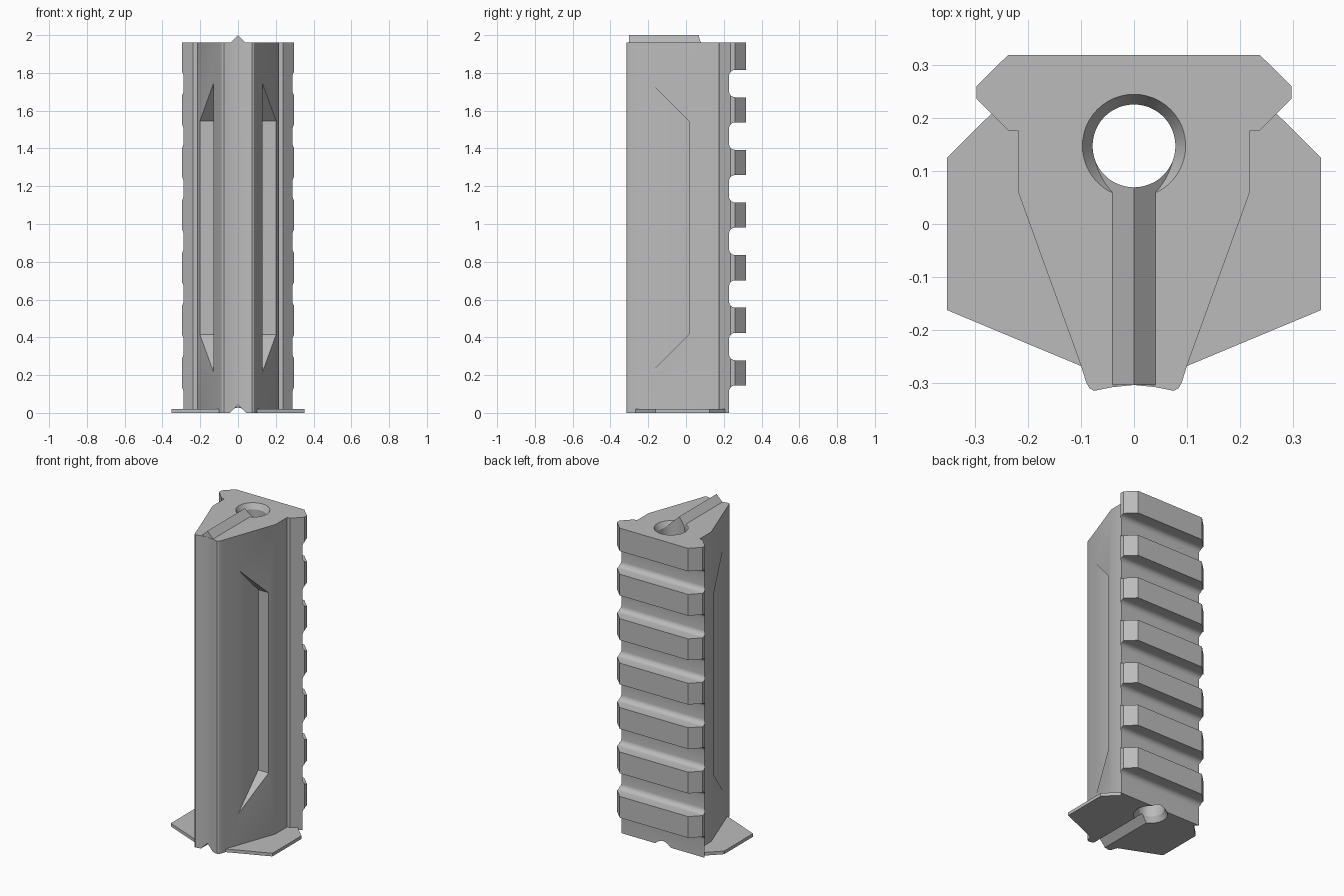
import bpy, bmesh
from math import sin, cos, pi, radians
from mathutils import Vector

cube = bpy.data.objects.get("Cube")
if cube:
    bpy.data.objects.remove(cube, do_unlink=True)

grey = bpy.data.materials.new("neutral grey")
grey.use_nodes = True
colour = (0.5, 0.5, 0.5, 1)
grey.diffuse_color = colour
grey.node_tree.nodes["Principled BSDF"].inputs["Base Color"].default_value = colour

HEIGHT, HOLE_Y = 1.96, 0.147


def prism(name, points, axis, start, end):
    """Extrude a 2D outline along x, y or z."""
    place = {"x": lambda a, b: (start, a, b),
             "y": lambda a, b: (a, start, b),
             "z": lambda a, b: (a, b, start)}[axis]
    bm = bmesh.new()
    face = bm.faces.new([bm.verts.new(place(*p)) for p in points])
    new = bmesh.ops.extrude_face_region(bm, geom=[face])["geom"]
    shift = Vector([end - start if axis == k else 0 for k in "xyz"])
    bmesh.ops.translate(bm, vec=shift,
                        verts=[v for v in new if isinstance(v, bmesh.types.BMVert)])
    return finish(name, bm)


def cone(name, z0, z1, r0, r1):
    """Round cutter on the axis of the hole."""
    bm = bmesh.new()
    bmesh.ops.create_cone(bm, cap_ends=True, segments=48, radius1=r0, radius2=r1, depth=z1 - z0)
    bmesh.ops.translate(bm, verts=bm.verts, vec=(0, HOLE_Y, (z0 + z1) / 2))
    return finish(name, bm)


def finish(name, bm):
    bmesh.ops.recalc_face_normals(bm, faces=bm.faces)
    mesh = bpy.data.meshes.new(name)
    bm.to_mesh(mesh)
    bm.free()
    mesh.materials.append(grey)
    obj = bpy.data.objects.new(name, mesh)
    bpy.context.collection.objects.link(obj)
    return obj


def combine(target, other, operation="DIFFERENCE"):
    mod = target.modifiers.new(other.name, "BOOLEAN")
    mod.object, mod.operation, mod.solver = other, operation, "EXACT"
    bpy.context.view_layer.objects.active = target
    bpy.ops.object.modifier_apply(modifier=mod.name)
    bpy.data.objects.remove(other, do_unlink=True)


def mirrored(half):
    return half + [(-x, y) for x, y in reversed(half) if x > 0]


# Main wedge-shaped grip with rail at the back
grip = prism("rail_grip", mirrored([
    (0, -0.303), (0.04, -0.307), (0.065, -0.312), (0.075, -0.314), (0.084, -0.309),
    (0.09, -0.298), (0.1, -0.266), (0.218, 0.06), (0.218, 0.176), (0.237, 0.176),
    (0.296, 0.235), (0.296, 0.26), (0.237, 0.318)]), "z", 0, HEIGHT)

# Thin flange around the foot
flange = prism("flange", mirrored([
    (0.098, -0.268), (0.352, -0.162), (0.352, 0.125), (0.268, 0.208)]), "z", 0, 0.02)
combine(grip, flange, "UNION")


# Round-bottomed slots across the rail
def slot(z0, z1, floor=0.228, r=0.032):
    corner = [i * pi / 12 for i in range(7)]
    low = [(floor + r - r * sin(t), z0 + r - r * cos(t)) for t in corner]
    high = [(floor + r - r * cos(t), z1 - r + r * sin(t)) for t in corner]
    return prism("slot_cutter", [(0.4, z0)] + low + high + [(0.4, z1)], "x", -0.5, 0.5)


for i in range(7):
    top = 0.145 + 0.2785 * i
    combine(grip, slot(top - 0.145 if i else -0.2, top))

# Long tapered pocket in each flank
for side in (-1, 1):
    pocket = prism("pocket_cutter", [(-0.25, 0.15), (0.015, 0.415), (0.015, 1.545),
                                     (-0.25, 1.81)], "x", side * 0.13, side * 0.4)
    combine(grip, pocket)

# Countersinks, then locating ridge on top and matching groove underneath
combine(grip, cone("top_countersink", HEIGHT - 0.04, HEIGHT + 0.01, 0.074, 0.103))
combine(grip, cone("foot_countersink", -0.01, 0.04, 0.103, 0.074))


def vee(name, apex, y0):
    return prism(name, [(0, apex), (0.08, apex - 0.08), (-0.08, apex - 0.08)], "y", y0, HOLE_Y)


combine(grip, vee("ridge", 2.0, -0.303), "UNION")
combine(grip, vee("groove_cutter", 0.042, -0.4))

# Through hole
combine(grip, cone("hole_cutter", -0.1, 2.1, 0.078, 0.078))

bpy.ops.object.select_all(action="DESELECT")
grip.select_set(True)
bpy.context.view_layer.objects.active = grip
bpy.ops.object.shade_smooth_by_angle(angle=radians(30))
